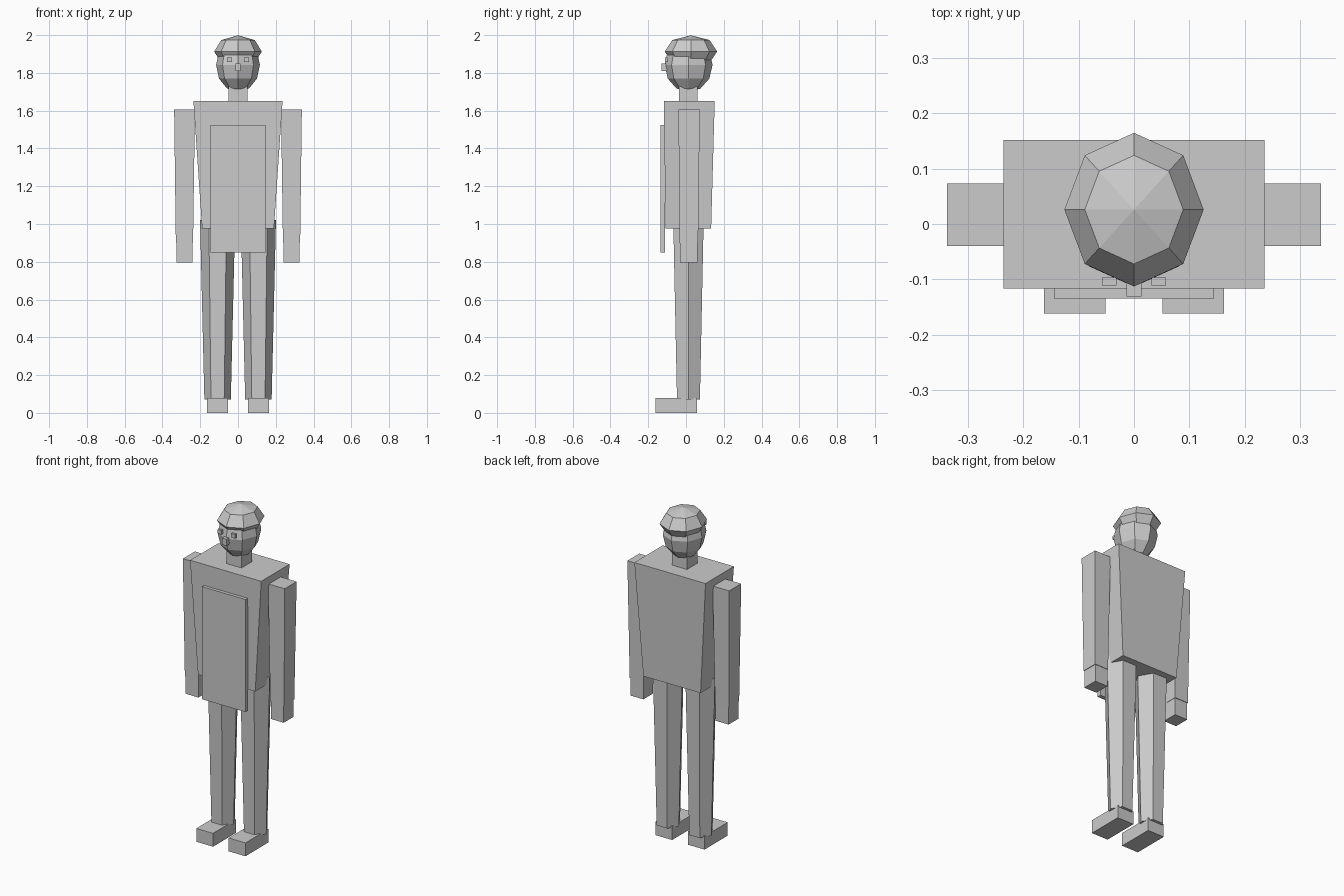
import bpy
import bmesh
from mathutils import Matrix, Vector

old = bpy.data.objects.get("Cube")
if old:
    bpy.data.objects.remove(old, do_unlink=True)

GREY = (0.6, 0.6, 0.6, 1)
mat = bpy.data.materials.new("plain grey")
mat.use_nodes = True
mat.diffuse_color = GREY
mat.node_tree.nodes["Principled BSDF"].inputs["Base Color"].default_value = GREY


def finish(name, bm):
    bmesh.ops.recalc_face_normals(bm, faces=bm.faces)
    mesh = bpy.data.meshes.new(name)
    bm.to_mesh(mesh)
    bm.free()
    mesh.materials.append(mat)
    obj = bpy.data.objects.new(name, mesh)
    bpy.context.collection.objects.link(obj)
    return obj


def block(name, z, bottom, top=None):
    """Tapered box: z = (low, high), ends = (x0, x1, y0, y1)."""
    bm = bmesh.new()
    bmesh.ops.create_cube(bm, size=1)
    for v in bm.verts:
        x0, x1, y0, y1 = (top or bottom) if v.co.z > 0 else bottom
        v.co = Vector((x1 if v.co.x > 0 else x0,
                       y1 if v.co.y > 0 else y0,
                       z[1] if v.co.z > 0 else z[0]))
    return finish(name, bm)


def ball(name, centre, radii, rings):
    """Eight-sided faceted ellipsoid."""
    bm = bmesh.new()
    bmesh.ops.create_uvsphere(bm, u_segments=8, v_segments=rings, radius=1)
    bm.transform(Matrix.Translation(centre) @ Matrix.Diagonal((*radii, 1)))
    return finish(name, bm)


def leg(name, x):
    """Six-sided tapered leg with a flat front."""
    bm = bmesh.new()
    bmesh.ops.create_cone(bm, cap_ends=True, segments=6, radius1=0.07,
                          radius2=0.093, depth=0.95)
    bm.transform(Matrix.Translation((x, 0.013, 0.545))
                 @ Matrix.Rotation(0.5235988, 4, 'Z'))
    # turn so that the corners point sideways
    if max(v.co.x for v in bm.verts) - x < 0.09:
        bmesh.ops.rotate(bm, verts=bm.verts, cent=(x, 0.013, 0),
                         matrix=Matrix.Rotation(0.5235988, 3, 'Z'))
    return finish(name, bm)


def sided(s, x0, x1, y0, y1):
    return (*sorted((s * x0, s * x1)), y0, y1)


# Body
block("torso", (0.975, 1.652), (-0.19, 0.19, -0.108, 0.133),
      (-0.236, 0.236, -0.117, 0.152))
block("apron", (0.85, 1.525), (-0.145, 0.145, -0.135, -0.111))
block("neck", (1.64, 1.76), (-0.05, 0.05, -0.038, 0.062))

# Head
ball("head", (0, 0.0135, 1.842), (0.116, 0.127, 0.144), 6)
ball("hair", (0, 0.026, 1.913), (0.126, 0.139, 0.086), 4)
block("nose", (1.81, 1.85), (-0.014, 0.014, -0.131, -0.1))

# Paired parts
for s, side in ((1, "left"), (-1, "right")):
    block(side + "_eye", (1.858, 1.882), sided(s, 0.032, 0.058, -0.111, -0.097))
    block(side + "_arm", (0.9, 1.605), sided(s, 0.238, 0.329, -0.034, 0.064),
          sided(s, 0.228, 0.338, -0.04, 0.073))
    block(side + "_hand", (0.795, 0.91), sided(s, 0.24, 0.326, -0.032, 0.061))
    leg(side + "_leg", s * 0.108)
    block(side + "_foot", (0, 0.08), sided(s, 0.052, 0.163, -0.162, 0.057))
